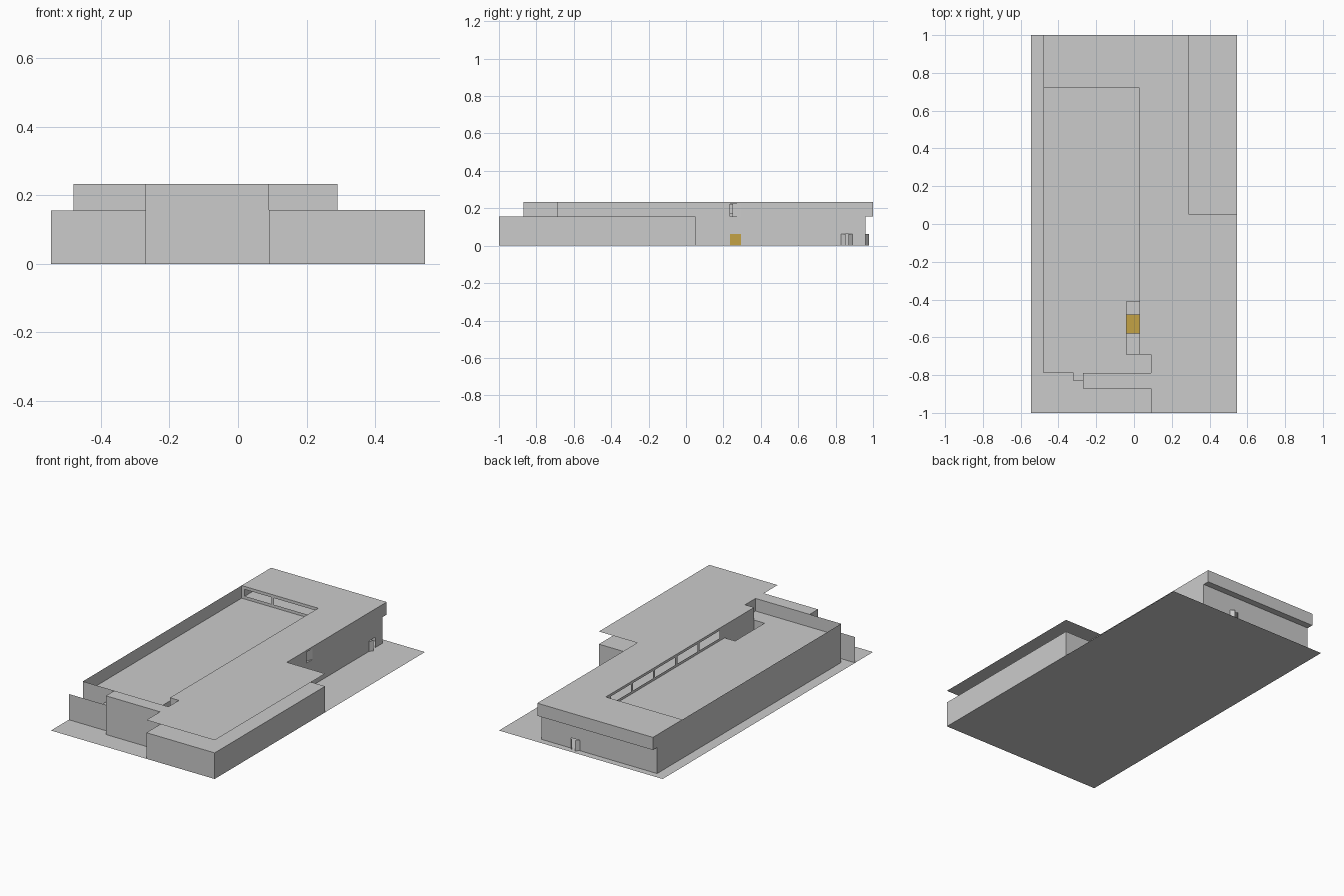
import bpy, bmesh
from math import radians, sin, cos

if "Cube" in bpy.data.objects:
    bpy.data.objects.remove(bpy.data.objects["Cube"])


def panel(name, rects, place, holes=(), mat=None):
    """Flat sheet: union of 2D rects (u0, v0, u1, v1) minus holes, mapped to 3D by place(u, v)."""
    every = list(rects) + list(holes)
    us = sorted({r[i] for r in every for i in (0, 2)})
    vs = sorted({r[i] for r in every for i in (1, 3)})

    def inside(u, v, group):
        return any(r[0] < u < r[2] and r[1] < v < r[3] for r in group)

    bm = bmesh.new()
    for u0, u1 in zip(us, us[1:]):
        for v0, v1 in zip(vs, vs[1:]):
            u, v = (u0 + u1) / 2, (v0 + v1) / 2
            if inside(u, v, rects) and not inside(u, v, holes):
                bm.faces.new([bm.verts.new(place(*p)) for p in
                              ((u0, v0), (u1, v0), (u1, v1), (u0, v1))])
    bmesh.ops.remove_doubles(bm, verts=bm.verts, dist=1e-5)
    me = bpy.data.meshes.new(name)
    bm.to_mesh(me)
    bm.free()
    ob = bpy.data.objects.new(name, me)
    bpy.context.collection.objects.link(ob)
    if mat:
        me.materials.append(mat)
    return ob


def floor(name, rects, z, holes=(), mat=None):
    return panel(name, rects, lambda u, v: (u, v, z), holes, mat)


def wall_x(name, x, y0, y1, z0, z1, holes=(), mat=None):
    return panel(name, [(y0, z0, y1, z1)], lambda u, v: (x, u, v), holes, mat)


def wall_y(name, y, x0, x1, z0, z1, holes=(), mat=None):
    return panel(name, [(x0, z0, x1, z1)], lambda u, v: (u, y, v), holes, mat)


def leaf(name, hinge, angle, width, z0, z1):
    """Open door leaf standing on a hinge point."""
    a = radians(angle)
    return panel(name, [(0, z0, width, z1)],
                 lambda u, v: (hinge[0] + u * cos(a), hinge[1] + u * sin(a), v))


yellow = bpy.data.materials.new("yellow")
yellow.diffuse_color = (0.55, 0.36, 0.06, 1)
yellow.use_nodes = True
yellow.node_tree.nodes["Principled BSDF"].inputs["Base Color"].default_value = yellow.diffuse_color

LOW, TOP, DOOR = 0.157, 0.233, 0.062
shaft = (-0.04, -0.69, 0.03, -0.41)

# ground, upper floor (also lower roof, terrace and back overhang) and top roof
floor("ground", [(-0.545, -1, 0.545, 1)], 0)
floor("upper_floor", [(-0.48, -0.79, 0.29, 1), (-0.27, -0.87, 0.09, -0.79),
                      (0.09, -1, 0.545, 0.05)], LOW, [shaft])
floor("top_roof", [(-0.48, -0.79, 0.29, 1), (-0.27, -0.87, 0.09, -0.79),
                   (0.09, -1, 0.545, 0.05)], TOP,
      [(-0.48, -0.79, 0.03, 0.72), (0.03, -0.79, 0.09, -0.69)])

# outer walls of the main block
wall_x("left_wall", -0.48, -0.79, 0.96, 0, TOP)
wall_y("back_wall", 0.96, -0.48, 0.29, 0, LOW, [(0.035, 0, 0.095, DOOR)])
wall_x("right_wall", 0.29, 0.05, 0.96, 0, TOP,
       [(0.235, 0, 0.295, DOOR), (0.235, LOW, 0.295, 0.222), (0.83, 0, 0.89, DOOR)])
wall_y("front_wall", -0.87, -0.27, 0.09, 0, TOP)
wall_x("front_return", -0.27, -0.87, -0.79, 0, TOP)
wall_y("front_left_wall", -0.79, -0.48, -0.27, 0, TOP)

# overhanging upper band at the back
wall_y("back_band", 1, -0.48, 0.29, LOW, TOP)
for side, x in (("left", -0.48), ("right", 0.29)):
    wall_x(side + "_band_end", x, 0.96, 1, LOW, TOP)

# low screen wall at front left with its small cap
wall_y("screen_wall", -0.83, -0.545, -0.27, 0, 0.155)
floor("screen_cap", [(-0.32, -0.83, -0.27, -0.79)], 0.155)

# low block at front right and the set-back storey below the roof sheet
wall_y("low_block_front", -1, 0.09, 0.545, 0, LOW)
wall_x("low_block_right", 0.545, -1, 0.05, 0, LOW)
wall_y("low_block_back", 0.05, 0.29, 0.545, 0, LOW)
wall_x("low_block_left", 0.09, -1, -0.87, 0, LOW)
wall_x("upper_front_return", 0.09, -0.87, -0.69, LOW, TOP)
wall_y("upper_front_wall", -0.69, 0.03, 0.29, LOW, TOP)
wall_x("upper_right_wall", 0.29, -0.69, 0.05, LOW, TOP)

# walls round the recessed roof, with window strips
wall_x("recess_side_wall", 0.03, -0.69, 0.72, LOW, TOP,
       [(-0.36 + i * 0.21, 0.172, -0.17 + i * 0.21, 0.218) for i in range(5)])
wall_y("recess_back_wall", 0.72, -0.48, 0.03, LOW, TOP,
       [(-0.46, 0.175, -0.28, 0.215), (-0.265, 0.175, 0.01, 0.215)])
wall_y("recess_front_wall", -0.79, -0.27, 0.09, LOW, TOP)

# stair shaft with yellow landing
for side, x in (("left", -0.04), ("right", 0.03)):
    wall_x("shaft_" + side, x, -0.69, -0.41, 0, LOW)
for side, y in (("front", -0.69), ("back", -0.41)):
    wall_y("shaft_" + side, y, -0.04, 0.03, 0, LOW)
floor("shaft_landing", [(-0.04, -0.58, 0.03, -0.48)], 0.06, mat=yellow)

# doors
wall_x("yellow_door", 0.285, 0.235, 0.295, 0, DOOR, mat=yellow)
leaf("upper_door_leaf", (0.29, 0.295), -110, 0.05, LOW, 0.222)
for i, (y, a) in enumerate(((0.83, 55), (0.89, -55))):
    leaf(f"side_door_leaf_{i}", (0.29, y), a, 0.027, 0, DOOR)
for i, (x, a) in enumerate(((0.035, 40), (0.095, 140))):
    leaf(f"back_door_leaf_{i}", (x, 0.96), a, 0.027, 0, DOOR)
